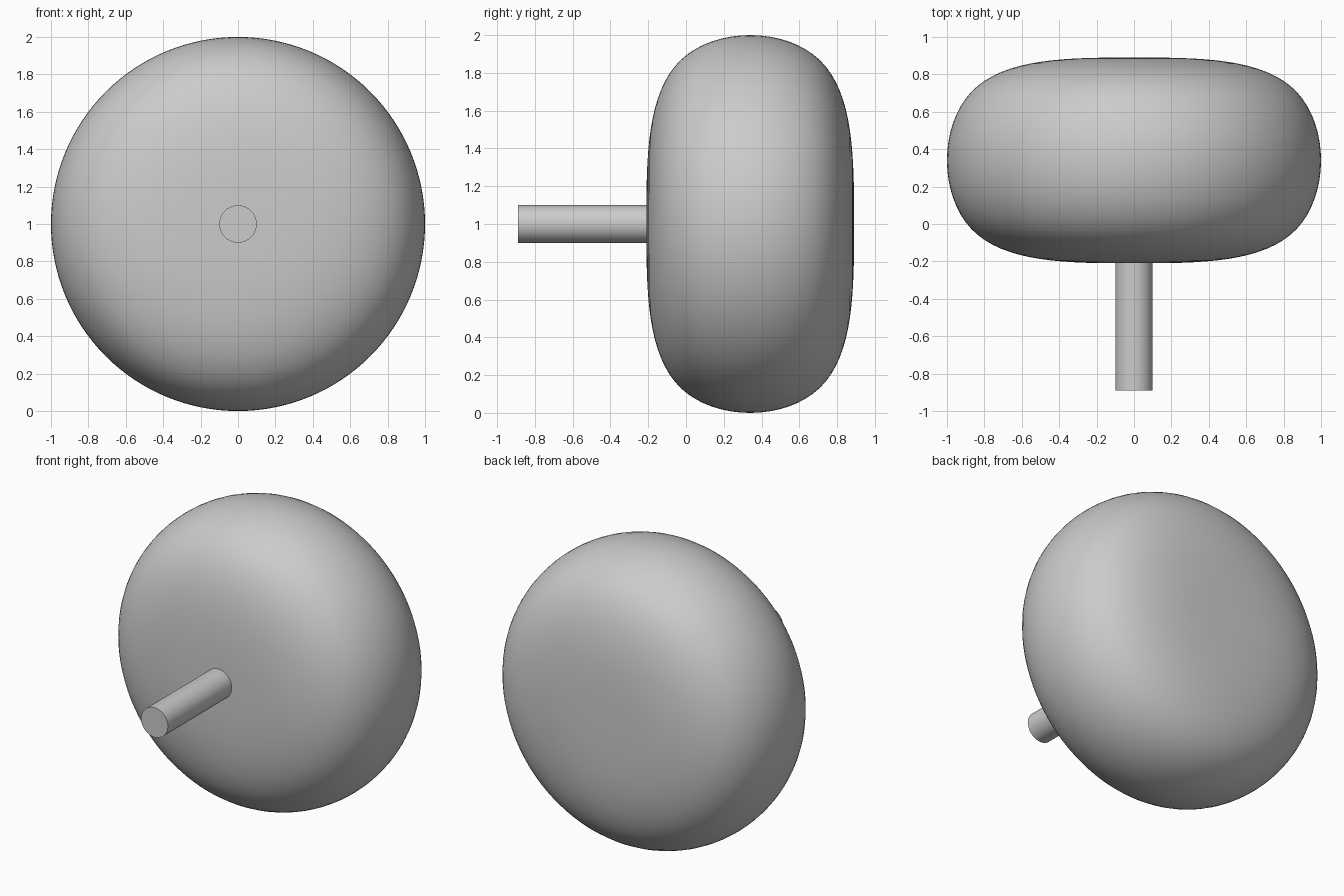
import bpy, bmesh, math
from mathutils import Matrix

if "Cube" in bpy.data.objects:
    bpy.data.objects.remove(bpy.data.objects["Cube"])

CENTRE_Y, RADIUS, HALF = 0.34, 1.0, 0.55
SIDES, STEPS = 128, 16


def bspline(p, t):
    """Point on a uniform cubic B-spline segment."""
    w = ((1 - t) ** 3, 3 * t**3 - 6 * t**2 + 4, -3 * t**3 + 3 * t**2 + 3 * t + 1, t**3)
    return [sum(wi * q[k] for wi, q in zip(w, p)) / 6 for k in range(2)]


def add_object(name, bm):
    bmesh.ops.recalc_face_normals(bm, faces=bm.faces)
    mesh = bpy.data.meshes.new(name)
    bm.to_mesh(mesh)
    bm.free()
    obj = bpy.data.objects.new(name, mesh)
    bpy.context.collection.objects.link(obj)
    bpy.ops.object.select_all(action='DESELECT')
    obj.select_set(True)
    bpy.context.view_layer.objects.active = obj
    bpy.ops.object.shade_smooth_by_angle(angle=math.radians(40))
    return obj


# Rounded head: soft-edged drum profile (radius, offset) lathed about the y axis
R = RADIUS * 48 / 46
ctrl = [(-R, HALF), (0, HALF), (R, HALF), (R, -HALF), (0, -HALF), (-R, -HALF)]
profile = [bspline(ctrl[s:s + 4], i / STEPS) for s in range(3) for i in range(STEPS)]
profile.append([0, -HALF])
bm = bmesh.new()
verts = [bm.verts.new((r, CENTRE_Y + h, 1)) for r, h in profile]
edges = [bm.edges.new(pair) for pair in zip(verts, verts[1:])]
bmesh.ops.spin(bm, geom=verts + edges, cent=(0, 0, 1), axis=(0, 1, 0),
               angle=2 * math.pi, steps=SIDES, use_merge=True)
bmesh.ops.remove_doubles(bm, verts=bm.verts, dist=1e-5)
add_object("rounded_head", bm)

# Straight rod sticking out of the front
front, back = -0.89, -0.1
bm = bmesh.new()
bmesh.ops.create_cone(bm, cap_ends=True, segments=64, radius1=0.1, radius2=0.1,
                      depth=back - front,
                      matrix=Matrix.Translation((0, (front + back) / 2, 1))
                      @ Matrix.Rotation(math.pi / 2, 4, 'X'))
add_object("rod", bm)
